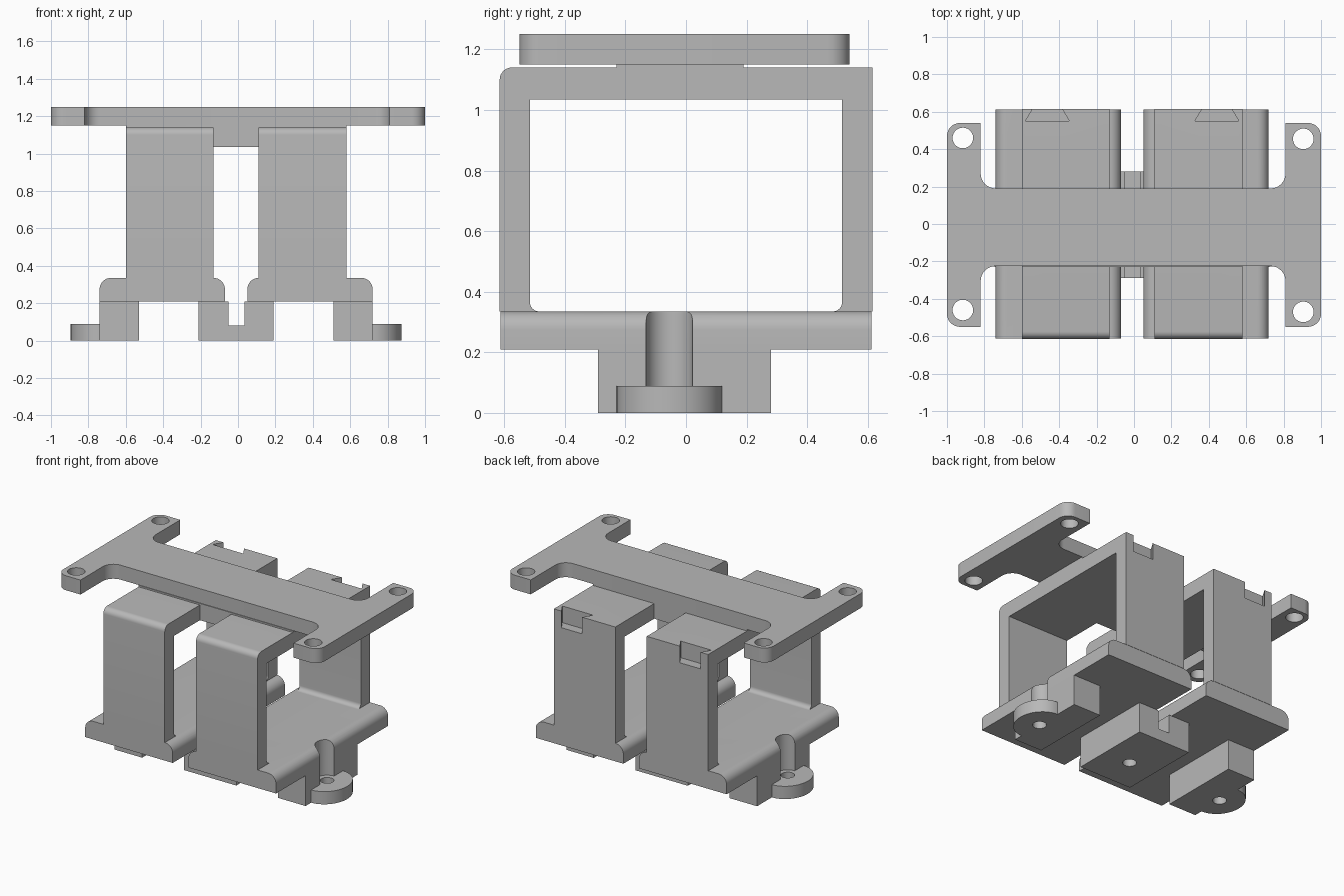
import bpy, bmesh, math
from mathutils import Vector

if "Cube" in bpy.data.objects:
    bpy.data.objects.remove(bpy.data.objects["Cube"])

grey = bpy.data.materials.new("plain grey")
grey.diffuse_color = (0.48, 0.48, 0.48, 1)
grey.use_nodes = True
grey.node_tree.nodes["Principled BSDF"].inputs["Base Color"].default_value = grey.diffuse_color


def fillet(points, steps=8):
    """Outline from (a, b, radius) corners, rounding each corner with a radius."""
    out = []
    n = len(points)
    for i, p in enumerate(points):
        c = Vector(p[:2])
        r = p[2] if len(p) > 2 else 0
        if r == 0:
            out.append(c)
            continue
        u = (Vector(points[i - 1][:2]) - c).normalized()
        v = (Vector(points[(i + 1) % n][:2]) - c).normalized()
        half = u.angle(v) / 2
        centre = c + (u + v).normalized() * (r / math.sin(half))
        s = c + u * (r / math.tan(half)) - centre
        e = c + v * (r / math.tan(half)) - centre
        turn = math.atan2(s.x * e.y - s.y * e.x, s.dot(e))
        for k in range(steps + 1):
            t = turn * k / steps
            out.append(centre + Vector((s.x * math.cos(t) - s.y * math.sin(t),
                                        s.x * math.sin(t) + s.y * math.cos(t))))
    return out


def extrude(name, points, axis, lo, hi):
    """Extrude a rounded outline along x, y or z."""
    place = {"x": lambda p, h: (h, p.x, p.y),
             "y": lambda p, h: (p.x, h, p.y),
             "z": lambda p, h: (p.x, p.y, h)}[axis]
    bm = bmesh.new()
    face = bm.faces.new([bm.verts.new(place(p, lo)) for p in fillet(points)])
    res = bmesh.ops.extrude_face_region(bm, geom=[face])
    shift = Vector(place(Vector((0, 0)), hi - lo))
    bmesh.ops.translate(bm, vec=shift,
                        verts=[g for g in res["geom"] if isinstance(g, bmesh.types.BMVert)])
    bmesh.ops.recalc_face_normals(bm, faces=bm.faces[:])
    me = bpy.data.meshes.new(name)
    bm.to_mesh(me)
    bm.free()
    me.materials.append(grey)
    ob = bpy.data.objects.new(name, me)
    bpy.context.collection.objects.link(ob)
    return ob


def box(name, x0, x1, y0, y1, z0, z1):
    return extrude(name, [(x0, y0), (x1, y0), (x1, y1), (x0, y1)], "z", z0, z1)


def drum(name, x, y, r, z0, z1, n=40):
    ring = [(x + r * math.cos(2 * math.pi * i / n), y + r * math.sin(2 * math.pi * i / n))
            for i in range(n)]
    return extrude(name, ring, "z", z0, z1)


def activate(ob):
    bpy.ops.object.select_all(action="DESELECT")
    ob.select_set(True)
    bpy.context.view_layer.objects.active = ob


def cut(ob, *cutters):
    activate(ob)
    for c in cutters:
        m = ob.modifiers.new("cut", "BOOLEAN")
        m.operation, m.solver, m.object = "DIFFERENCE", "EXACT", c
        bpy.ops.object.modifier_apply(modifier=m.name)
        bpy.data.objects.remove(c)


MID = -0.01       # x centre of the mount
HOLE_Y = -0.055   # y of the three base screws


def screw_well(x):
    return drum("well_cutter", x, HOLE_Y, 0.077, 0.088, 0.5)


# Top plate: H outline with four screw holes
plate = extrude("top_plate", [
    (-1, -0.55, .07), (-.82, -0.55), (-.82, -.225, .08), (.81, -.225, .08),
    (.81, -0.55), (1, -0.55, .07), (1, .54, .07), (.81, .54),
    (.81, .19, .08), (-.82, .19, .08), (-.82, .54), (-1, .54, .07)], "z", 1.15, 1.25)
cut(plate, *[drum("hole_cutter", x, y, .055, 1.1, 1.3)
             for x, y in ((-.915, .46), (-.915, -.46), (.905, .455), (.905, -.47))])

# Spacer under the plate and the bridge between the arches
box("plate_spacer", -.60, .58, -.23, .19, 1.139, 1.151)
box("arch_bridge", -.131, .111, -.23, .19, 1.035, 1.15)

for side, s in (("left", -1), ("right", 1)):
    # Tray with rounded long edges and screw recesses
    x0, x1 = sorted((MID + s * .06, MID + s * .73))
    tray = extrude(side + "_tray", [(x0, .21), (x1, .21), (x1, .335, .06), (x0, .335, .06)],
                   "y", -.613, .613)
    cut(tray, screw_well(MID), screw_well(MID + s * .73))

    # Arch with a rounded front shoulder and filleted inside corners
    a0, a1 = sorted((MID + s * .12, MID + s * .59))
    arch = extrude(side + "_arch", [
        (-.615, .335), (-.615, 1.14, .04), (.615, 1.14), (.615, .335),
        (.48, .335), (.515, .335, .03), (.515, 1.035), (-.515, 1.035),
        (-.515, .335, .03), (-.48, .335)], "x", a0, a1)
    # Dovetail slot in the rear top edge
    d = MID + s * .453
    slot = extrude("slot_cutter", [(d - .118, .55), (d + .118, .55),
                                   (d + .07, .63), (d - .07, .63)], "z", 1.025, 1.2)
    cut(arch, slot)

    # Outer foot block
    f0, f1 = sorted((MID + s * .52, MID + s * .73))
    foot = box(side + "_foot", f0, f1, -.29, .28, 0, .21)
    cut(foot, screw_well(MID + s * .73),
        drum("hole_cutter", MID + s * .73, HOLE_Y, .043, -.1, .2))

    # Half-round screw ear
    r = .174
    e = MID + s * .73
    arc = [(e + s * .888 * r * math.cos(t), HOLE_Y + r * math.sin(t))
           for t in (math.pi * (i / 24 - .5) for i in range(25))]
    ear = extrude(side + "_ear", arc, "z", 0, .088)
    cut(ear, drum("hole_cutter", e, HOLE_Y, .043, -.1, .2))

# Centre foot with a channel and screw hole
foot = extrude("centre_foot", [
    (-.21, 0), (.19, 0), (.19, .21), (.035, .21), (.035, .08),
    (-.05, .08), (-.05, .21), (-.21, .21)], "y", -.29, .28)
cut(foot, screw_well(MID), drum("hole_cutter", MID, HOLE_Y, .043, -.1, .2))

# Smooth the curved faces, keep the edges sharp
for ob in bpy.context.collection.objects:
    activate(ob)
    bpy.ops.object.shade_smooth_by_angle(angle=math.radians(30))
